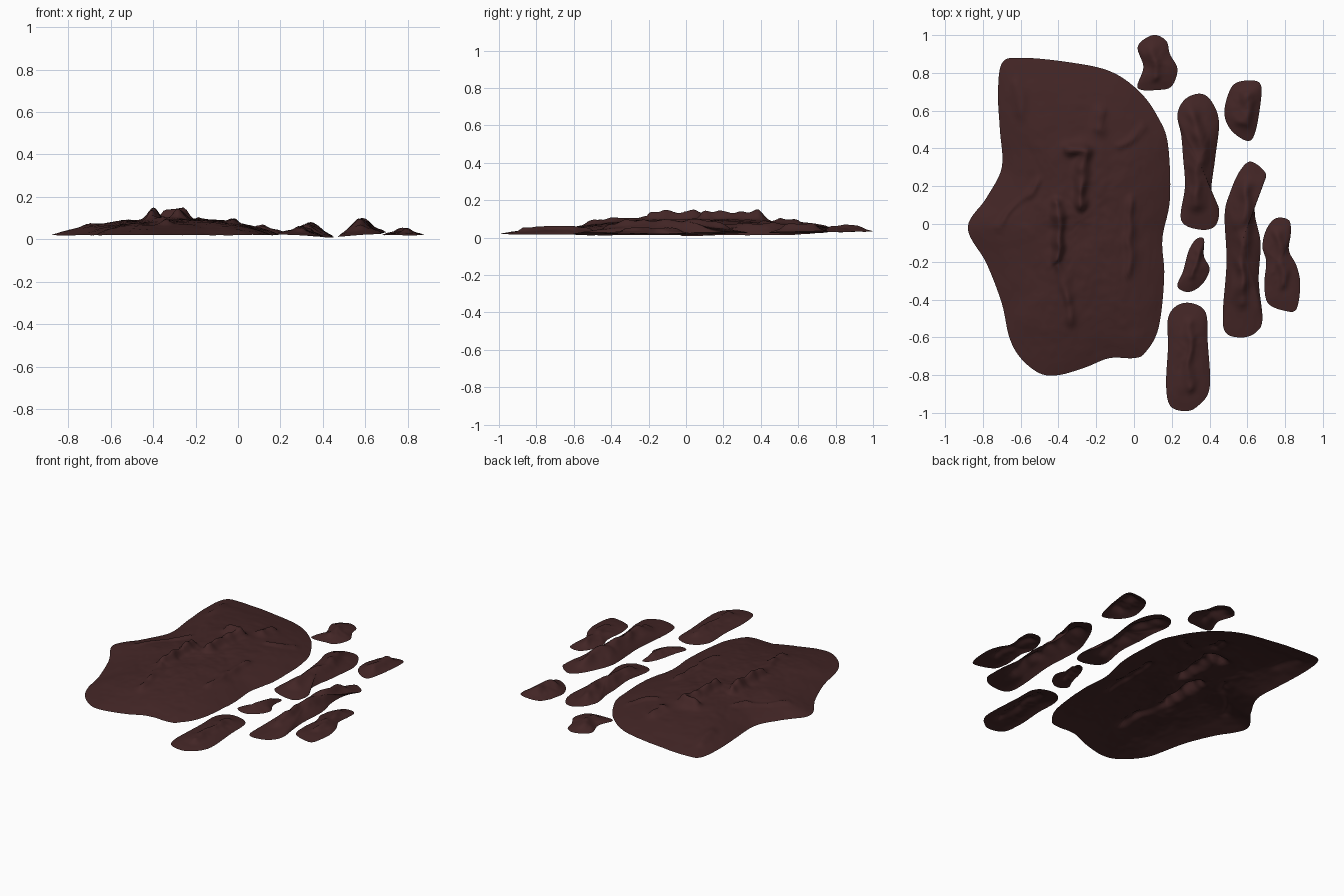
import bpy, bmesh, math
from mathutils import Vector, noise

cube = bpy.data.objects.get("Cube")
if cube:
    bpy.data.objects.remove(cube, do_unlink=True)

# One dark red-brown material for everything
COLOUR = (0.056, 0.019, 0.019, 1.0)
crust_material = bpy.data.materials.new("dark red brown crust")
crust_material.use_nodes = True
crust_material.diffuse_color = COLOUR
shader = next(n for n in crust_material.node_tree.nodes if n.type == "BSDF_PRINCIPLED")
shader.inputs["Base Color"].default_value = COLOUR
shader.inputs["Roughness"].default_value = 0.9


def smooth_outline(points, steps):
    """Closed curve passing through all the outline points."""
    result, count = [], len(points)
    for i in range(count):
        a, b, c, d = (Vector(points[(i + k - 1) % count]) for k in range(4))
        for j in range(steps):
            t = j / steps
            result.append(0.5 * (2 * b + (c - a) * t
                                 + (2 * a - 5 * b + 4 * c - d) * t * t
                                 + (3 * b - a - 3 * c + d) * t ** 3))
    return result


def segment_distance(p, a, b):
    along = b - a
    t = max(0.0, min(1.0, (p - a).dot(along) / along.length_squared))
    return (p - a - along * t).length


def ridge_height(p, ridges):
    """Height of the tallest fold near a point; folds waver sideways."""
    wobble = noise.noise(Vector((p.x * 9, p.y * 9, 4)))
    q = p + Vector((wobble, -wobble)) * 0.025
    best = 0.0
    for height, width, path in ridges:
        pts = [Vector(v) for v in path]
        gap = min(segment_distance(q, a, b) for a, b in zip(pts, pts[1:]))
        uneven = 0.85 + 0.5 * noise.noise(Vector((p.x * 14, p.y * 14, 8)))
        value = height * uneven * math.exp(-(gap / width) ** 2)
        if abs(value) > abs(best):
            best = value
    return best


def crust(name, centre, outline, dome, ridges, rings, steps, tilt=0.0, base=0.02, power=2.2):
    """Thin uneven shell: rings of the outline shrunk towards the centre."""
    middle = Vector(centre)
    rim = smooth_outline(outline, steps)
    bm = bmesh.new()

    def vertex(p, s):
        edge = 1 - s ** power
        bump = noise.fractal(Vector((p.x * 7, p.y * 7, 1)), 1.0, 2.0, 4)
        fine = noise.noise(Vector((p.x * 26, p.y * 26, 3)))
        z = base + 0.012 * max(p.y, 0) + tilt * (p.x - middle.x)
        z += dome * edge + ridge_height(p, ridges) * (1 - s ** 6)
        z += (0.006 * bump + 0.0022 * fine) * (0.35 + 0.65 * edge)
        return bm.verts.new((p.x, p.y, max(z, 0.0)))

    top = vertex(middle, 0)
    previous = None
    for r in range(1, rings + 1):
        s = r / rings
        ring = [vertex(middle.lerp(p, s), s) for p in rim]
        for i in range(len(ring)):
            j = (i + 1) % len(ring)
            if previous:
                bm.faces.new((previous[i], ring[i], ring[j], previous[j]))
            else:
                bm.faces.new((top, ring[i], ring[j]))
        previous = ring
    bmesh.ops.recalc_face_normals(bm, faces=bm.faces)
    bm.normal_update()
    if sum(f.normal.z for f in bm.faces) < 0:
        bmesh.ops.reverse_faces(bm, faces=bm.faces)
    for f in bm.faces:
        f.smooth = True
    mesh = bpy.data.meshes.new(name)
    bm.to_mesh(mesh)
    bm.free()
    mesh.materials.append(crust_material)
    obj = bpy.data.objects.new(name, mesh)
    bpy.context.collection.objects.link(obj)
    return obj


# Large crust plate with its folds and cracks
crust("main_plate", (-.28, .02),
      [(-.7, .85), (-.61, .88), (-.37, .86), (-.13, .81), (.03, .7), (.13, .56),
       (.18, .42), (.19, .13), (.15, -.08), (.16, -.28), (.13, -.55), (.06, -.68),
       (0, -.71), (-.13, -.71), (-.26, -.76), (-.4, -.8), (-.5, -.79), (-.6, -.71),
       (-.66, -.6), (-.7, -.42), (-.78, -.21), (-.88, -.02), (-.78, .14), (-.7, .3),
       (-.71, .5), (-.72, .69)],
      .075,
      [(.045, .028, [(-.4, .1), (-.4, -.2)]),
       (.025, .025, [(-.4, -.2), (-.35, -.38), (-.33, -.52)]),
       (.05, .03, [(-.35, .4), (-.27, .4), (-.28, .1)]),
       (.03, .025, [(-.19, .62), (-.18, .5)]),
       (.018, .02, [(-.07, .41), (.06, .5)]),
       (.02, .025, [(-.02, .12), (-.02, -.26)]),
       (.02, .035, [(-.61, .72), (-.6, .6)]),
       (.014, .018, [(-.73, -.01), (-.5, .22)])],
      60, 7, power=2.6)

# Loose fragments beside the plate
crust("back_fragment", (.11, .85),
      [(.02, .94), (.1, 1), (.17, .97), (.19, .9), (.23, .82), (.2, .73),
       (.13, .71), (.02, .72), (.05, .83)],
      .02, [(.02, .03, [(.1, .9), (.12, .78)])], 16, 7)

crust("inner_back_fragment", (.345, .33),
      [(.23, .58), (.27, .66), (.35, .69), (.41, .65), (.45, .54), (.43, .35),
       (.41, .17), (.45, .08), (.43, -.01), (.35, -.03), (.25, .02), (.27, .2),
       (.26, .35), (.25, .47)],
      .03, [(.03, .035, [(.3, .6), (.35, .45), (.33, .1)])], 22, 7, tilt=-.08, base=.016)

crust("outer_back_fragment", (.58, .6),
      [(.49, .66), (.53, .74), (.61, .76), (.67, .74), (.67, .64), (.64, .48),
       (.6, .44), (.52, .49), (.48, .57)],
      .025, [(.03, .03, [(.6, .68), (.58, .54)])], 16, 7, tilt=.05)

crust("long_fragment", (.57, -.1),
      [(.48, .05), (.51, .17), (.56, .28), (.62, .33), (.7, .26), (.65, .17),
       (.64, .05), (.67, -.1), (.66, -.3), (.68, -.5), (.65, -.57), (.58, -.6),
       (.49, -.58), (.47, -.48), (.49, -.2)],
      .04, [(.04, .035, [(.6, .2), (.57, 0), (.57, -.4)])], 24, 7, tilt=.07)

crust("small_fragment", (.325, -.22),
      [(.33, -.08), (.37, -.08), (.37, -.17), (.4, -.24), (.36, -.32), (.29, -.36),
       (.23, -.33), (.26, -.25), (.29, -.14)],
      .02, [(.015, .02, [(.34, -.15), (.31, -.28)])], 14, 7, tilt=-.06)

crust("front_fragment", (.285, -.7),
      [(.18, -.5), (.23, -.43), (.31, -.42), (.38, -.47), (.39, -.62), (.4, -.87),
       (.33, -.97), (.26, -.99), (.19, -.96), (.17, -.85), (.18, -.65)],
      .025, [(.02, .025, [(.29, -.52), (.29, -.86)])], 20, 7, tilt=-.03)

crust("outer_fragment", (.77, -.2),
      [(.7, -.03), (.75, .03), (.82, .02), (.83, -.05), (.82, -.14), (.86, -.22),
       (.88, -.32), (.86, -.45), (.8, -.46), (.71, -.42), (.69, -.32), (.7, -.2),
       (.68, -.12)],
      .02, [(.018, .025, [(.77, -.06), (.79, -.32)])], 18, 7)
